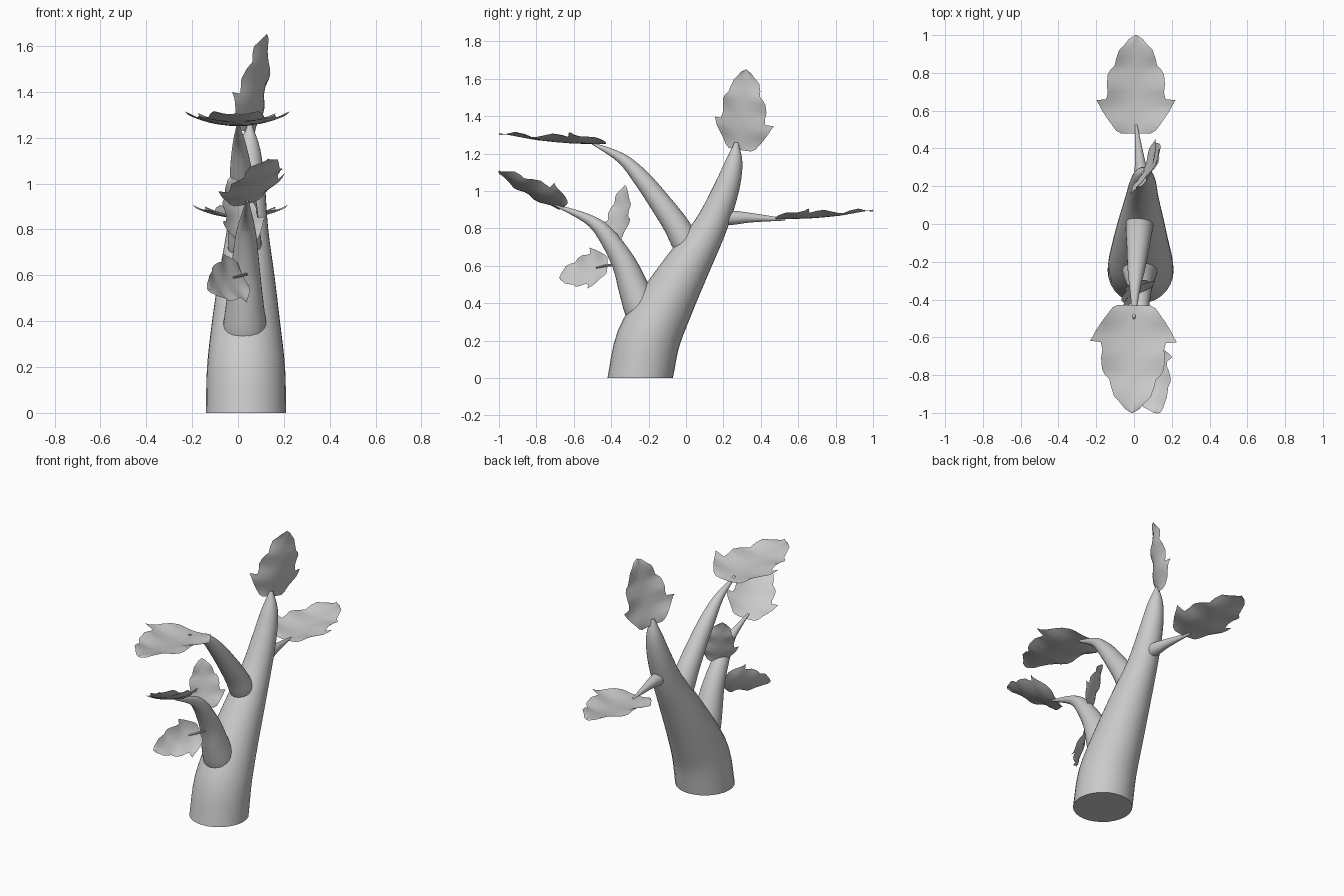
import bpy, bmesh, math
from mathutils import Vector

if "Cube" in bpy.data.objects:
    bpy.data.objects.remove(bpy.data.objects["Cube"])


def finish(name, bm, angle):
    bmesh.ops.recalc_face_normals(bm, faces=bm.faces)
    me = bpy.data.meshes.new(name)
    bm.to_mesh(me)
    bm.free()
    ob = bpy.data.objects.new(name, me)
    bpy.context.collection.objects.link(ob)
    bpy.ops.object.select_all(action='DESELECT')
    ob.select_set(True)
    bpy.context.view_layer.objects.active = ob
    bpy.ops.object.shade_smooth_by_angle(angle=math.radians(angle))
    return ob


def smooth_path(pts, steps=4):
    """Catmull-Rom through (x, y, z, radius) points."""
    p = [Vector(q) for q in pts]
    p = [2 * p[0] - p[1]] + p + [2 * p[-1] - p[-2]]
    out = []
    for i in range(1, len(p) - 2):
        a, b, c, d = p[i - 1:i + 3]
        for k in range(steps):
            t = k / steps
            out.append(0.5 * (2 * b + (c - a) * t + (2 * a - 5 * b + 4 * c - d) * t * t
                              + (3 * b - a - 3 * c + d) * t ** 3))
    return out + [p[-2]]


def limb(name, pts, flat_base=False, sides=28):
    path = smooth_path(pts)
    bm = bmesh.new()
    rings = []
    for i, q in enumerate(path):
        a, b = path[max(i - 1, 0)], path[min(i + 1, len(path) - 1)]
        t = (b - a).to_3d().normalized()
        if flat_base and i < 4:
            t = Vector((0, 0, 1)).lerp(t, i / 4).normalized()
        v = t.cross(Vector((1, 0, 0))).normalized()
        u = v.cross(t)
        rings.append([bm.verts.new(q.to_3d() + q.w * (u * math.cos(s) + v * math.sin(s)))
                      for s in (2 * math.pi * k / sides for k in range(sides))])
    for r0, r1 in zip(rings, rings[1:]):
        for k in range(sides):
            j = (k + 1) % sides
            bm.faces.new((r0[k], r0[j], r1[j], r1[k]))
    bm.faces.new(rings[0])
    bm.faces.new(rings[-1])
    return finish(name, bm, 40)


# Half outline of a leaf: (distance along, half width), both relative to length
OUTLINE = [(0.0, 0.15), (0.03, 0.2), (0.1, 0.25), (0.17, 0.3), (0.24, 0.345), (0.3, 0.375),
           (0.345, 0.40), (0.35, 0.30), (0.42, 0.285), (0.5, 0.295), (0.6, 0.285),
           (0.645, 0.26), (0.69, 0.215), (0.76, 0.2), (0.85, 0.17), (0.91, 0.11),
           (0.96, 0.07), (1.0, 0.005)]


def leaf(name, base, tip, normal, width=1.0, n=5):
    base, tip = Vector(base), Vector(tip)
    length = (tip - base).length
    d = (tip - base).normalized()
    s = d.cross(Vector(normal)).normalized()
    up = s.cross(d)
    bm = bmesh.new()
    rows = []
    for t, w in OUTLINE:
        row = []
        for k in range(-n, n + 1):
            f = k / n
            x = w * f
            h = 0.7 * x * x + 0.02 * math.sin(t * 17) * abs(f) - 0.03 * math.sin(math.pi * t)
            along = t if w < 0.39 else t - 0.02 * (1 - abs(f))
            row.append(bm.verts.new(base + length * (d * along + s * x * width + up * h)))
        rows.append(row)
    for r0, r1 in zip(rows, rows[1:]):
        for k in range(2 * n):
            bm.faces.new((r0[k], r0[k + 1], r1[k + 1], r1[k]))
    return finish(name, bm, 60)


# Leaning trunk
limb("trunk", [(.035, -.245, 0, .175), (.035, -.203, .2, .17), (.035, -.105, .4, .148),
               (.038, .008, .6, .121), (.042, .126, .8, .09), (.047, .212, 1.0, .07),
               (.05, .256, 1.15, .047), (.05, .27, 1.26, .01)], flat_base=True)

# Branches
limb("lower_branch", [(.03, -.19, .28, .09), (.03, -.235, .37, .095), (.03, -.278, .475, .082),
                      (.032, -.335, .62, .064), (.035, -.435, .775, .045),
                      (.038, -.53, .853, .026), (.04, -.7, .925, .006)])
limb("upper_branch", [(.035, .05, .64, .06), (.03, .0, .72, .073), (.025, -.055, .82, .068),
                      (.02, -.14, .94, .058), (.012, -.24, 1.07, .046),
                      (.005, -.345, 1.175, .028), (0, -.5, 1.255, .006)])
limb("back_branch", [(.045, .15, .855, .04), (.04, .25, .857, .038), (.03, .35, .857, .025),
                     (.01, .53, .848, .006)])
limb("twig", [(.05, -.36, .61, .008), (.02, -.43, .6, .006), (-.02, -.48, .59, .004)], sides=8)

# Leaves: base, tip, facing direction
leaf("back_leaf", (.01, .48, .85), (.01, 1.0, .9), (0, 0, 1))
leaf("upper_front_leaf", (0, -.43, 1.25), (-.01, -1.0, 1.31), (0, 0, 1))
leaf("lower_front_leaf", (.04, -.66, .91), (.13, -1.0, 1.11), (-.38, .38, .81))
leaf("crown_leaf", (.05, .285, 1.22), (.12, .325, 1.65), (-.9, .4, 0))
leaf("upright_leaf", (.035, -.37, .74), (-.03, -.33, 1.03), (.6, -.75, .1))
leaf("side_leaf", (.02, -.42, .6), (-.13, -.68, .54), (.75, -.45, .4))
